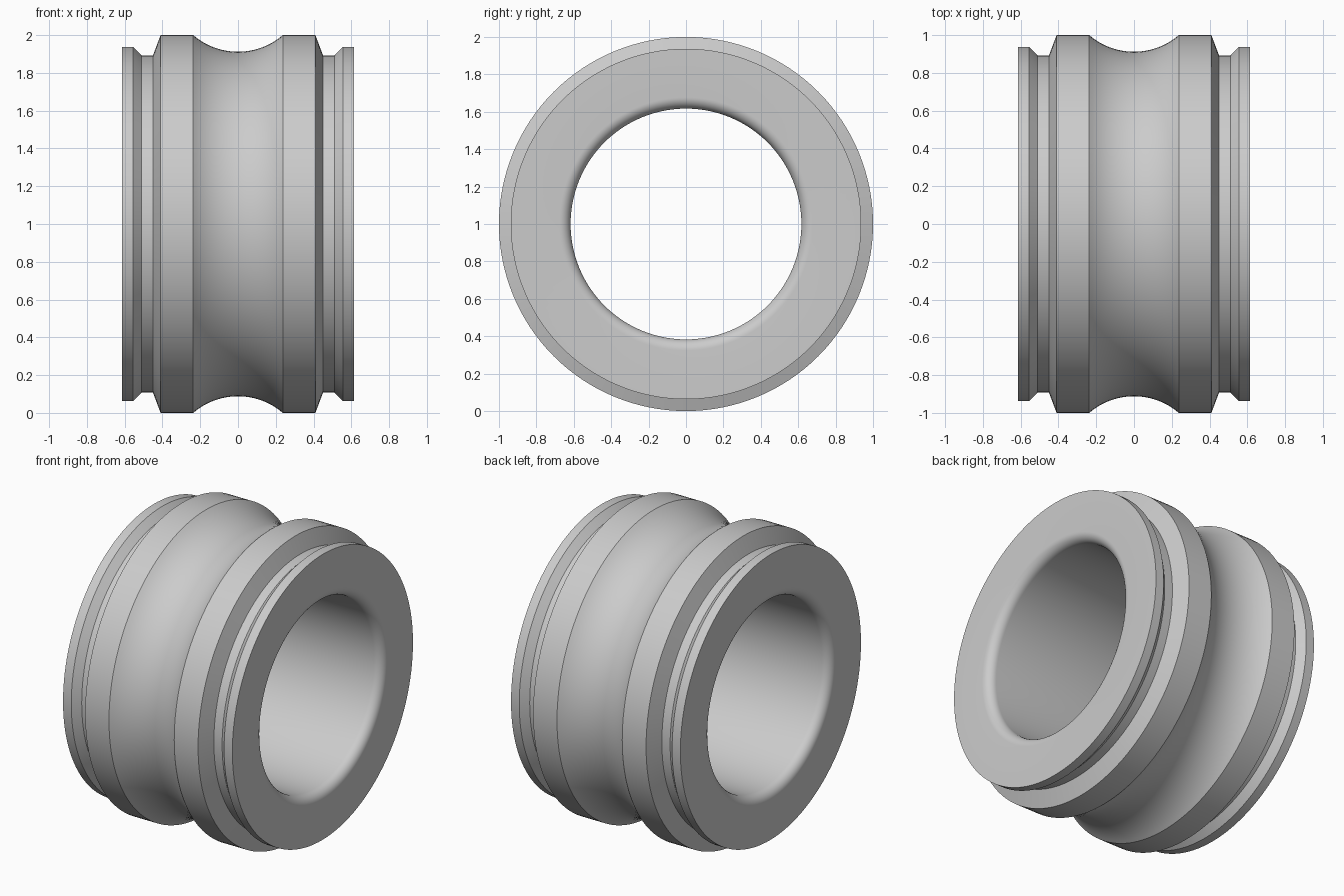
import bpy
import bmesh
from math import asin, cos, sin, pi, radians, sqrt

cube = bpy.data.objects.get("Cube")
if cube:
    bpy.data.objects.remove(cube, do_unlink=True)

SEGMENTS = 128
AXIS_Z = 1.0


def arc(cx, cr, radius, start, end, steps):
    """Points (x, r) along a circular arc."""
    angles = [start + (end - start) * i / steps for i in range(steps + 1)]
    return [(cx + radius * cos(a), cr + radius * sin(a)) for a in angles]


# Half of the ring section, from the bore centre round to the groove centre
half_width, bore, fillet = 0.615, 0.617, 0.06
half = [(0, bore)]
half += arc(half_width - fillet, bore + fillet, fillet, -pi / 2, 0, 10)
half += [(half_width, 0.937), (0.555, 0.937), (0.51, 0.893),
         (0.45, 0.893), (0.41, 1.0)]

# Concave running groove between the two flanges
half_chord, depth = 0.237, 0.088
groove = (half_chord ** 2 + depth ** 2) / (2 * depth)
sweep = asin(half_chord / groove)
centre = 1.0 + sqrt(groove ** 2 - half_chord ** 2)
half += arc(0, centre, groove, -pi / 2 + sweep, -pi / 2, 12)

# Mirror the section and revolve it round the x axis
profile = half + [(-x, r) for x, r in half[-2:0:-1]]
bm = bmesh.new()
rings = []
for i in range(SEGMENTS):
    a = 2 * pi * i / SEGMENTS
    rings.append([bm.verts.new((x, r * cos(a), AXIS_Z + r * sin(a)))
                  for x, r in profile])
count = len(profile)
for i in range(SEGMENTS):
    here, there = rings[i], rings[(i + 1) % SEGMENTS]
    for j in range(count):
        k = (j + 1) % count
        bm.faces.new((here[j], here[k], there[k], there[j]))
bmesh.ops.recalc_face_normals(bm, faces=bm.faces)
mesh = bpy.data.meshes.new("grooved_ring")
bm.to_mesh(mesh)
bm.free()
ring = bpy.data.objects.new("grooved_ring", mesh)
bpy.context.collection.objects.link(ring)

# Plain grey metal
grey = bpy.data.materials.new("light_grey")
grey.use_nodes = True
colour = (0.6, 0.6, 0.6, 1)
grey.diffuse_color = colour
grey.node_tree.nodes["Principled BSDF"].inputs["Base Color"].default_value = colour
mesh.materials.append(grey)

# Smooth curves with crisp section corners
bpy.ops.object.select_all(action="DESELECT")
ring.select_set(True)
bpy.context.view_layer.objects.active = ring
bpy.ops.object.shade_smooth_by_angle(angle=radians(25))
